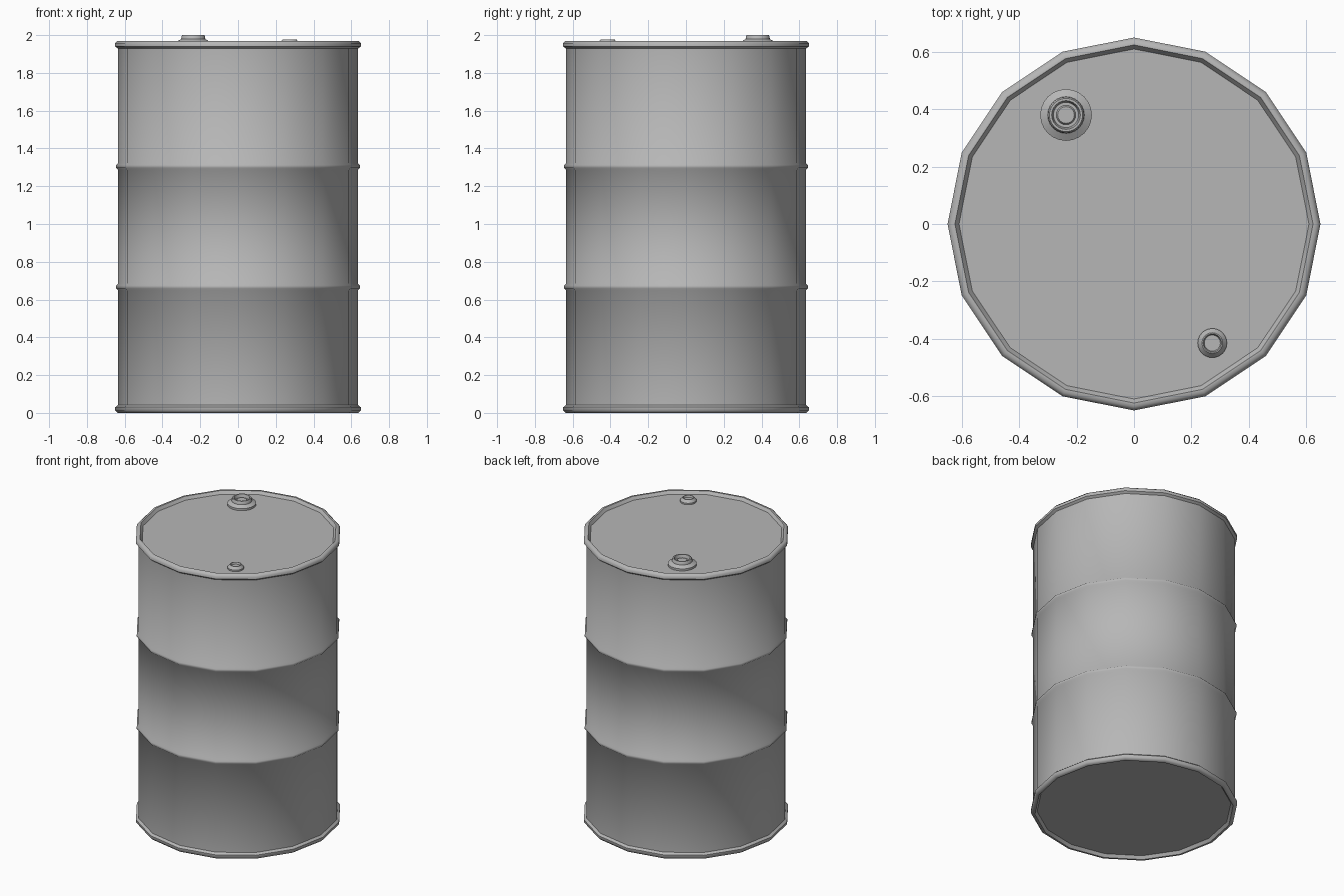
import bpy, bmesh, math

if "Cube" in bpy.data.objects:
    bpy.data.objects.remove(bpy.data.objects["Cube"])


def lathe(name, profile, sides, centre=(0, 0), angle=35):
    """Revolve an (r, z) profile; both ends are closed by flat caps."""
    bm = bmesh.new()
    rings = []
    for r, z in profile:
        rings.append([bm.verts.new((centre[0] + r * math.cos(2 * math.pi * i / sides),
                                    centre[1] + r * math.sin(2 * math.pi * i / sides), z))
                      for i in range(sides)])
    for a, b in zip(rings, rings[1:]):
        for i in range(sides):
            j = (i + 1) % sides
            bm.faces.new((a[i], a[j], b[j], b[i]))
    bm.faces.new(rings[0][::-1])
    bm.faces.new(rings[-1])
    mesh = bpy.data.meshes.new(name)
    bm.to_mesh(mesh)
    bm.free()
    ob = bpy.data.objects.new(name, mesh)
    bpy.context.collection.objects.link(ob)
    bpy.context.view_layer.objects.active = ob
    ob.select_set(True)
    bpy.ops.object.shade_smooth_by_angle(angle=math.radians(angle))
    ob.select_set(False)
    mesh.materials.append(steel)
    return ob


# Dark grey painted steel
steel = bpy.data.materials.new("grey_steel")
steel.diffuse_color = (0.47, 0.47, 0.47, 1)
steel.use_nodes = True
steel.node_tree.nodes["Principled BSDF"].inputs["Base Color"].default_value = steel.diffuse_color

R = 0.635
TOP = 1.97


def rolling_hoop(z):
    return [(R, z - 0.018), (R + 0.01, z - 0.008), (R + 0.01, z + 0.008), (R, z + 0.018)]


# Rolled rim, from the recessed end panel outward to the wall
rim = [(0.61, 0.02), (0.624, 0.0), (0.637, 0.0), (0.65, 0.013), (0.65, 0.03), (R, 0.042)]

# Drum shell with end panels, rims and two rolling hoops
shell = rim + rolling_hoop(0.667) + rolling_hoop(1.305)
shell += [(r, TOP - z) for r, z in reversed(rim)]
lathe("drum_body", shell, 16, angle=50)

# Large filler bung with stepped recess and central plug
lathe("large_bung", [(0.09, 1.948), (0.09, 1.964), (0.064, 1.979), (0.062, 1.994),
                     (0.058, 2.0), (0.05, 2.0), (0.044, 1.978), (0.034, 1.978),
                     (0.029, 1.986)], 24, (-0.237, 0.38))

# Small vent bung with recess
lathe("small_bung", [(0.051, 1.948), (0.051, 1.96), (0.04, 1.973), (0.036, 1.978),
                     (0.032, 1.978), (0.028, 1.965)], 24, (0.273, -0.415))
